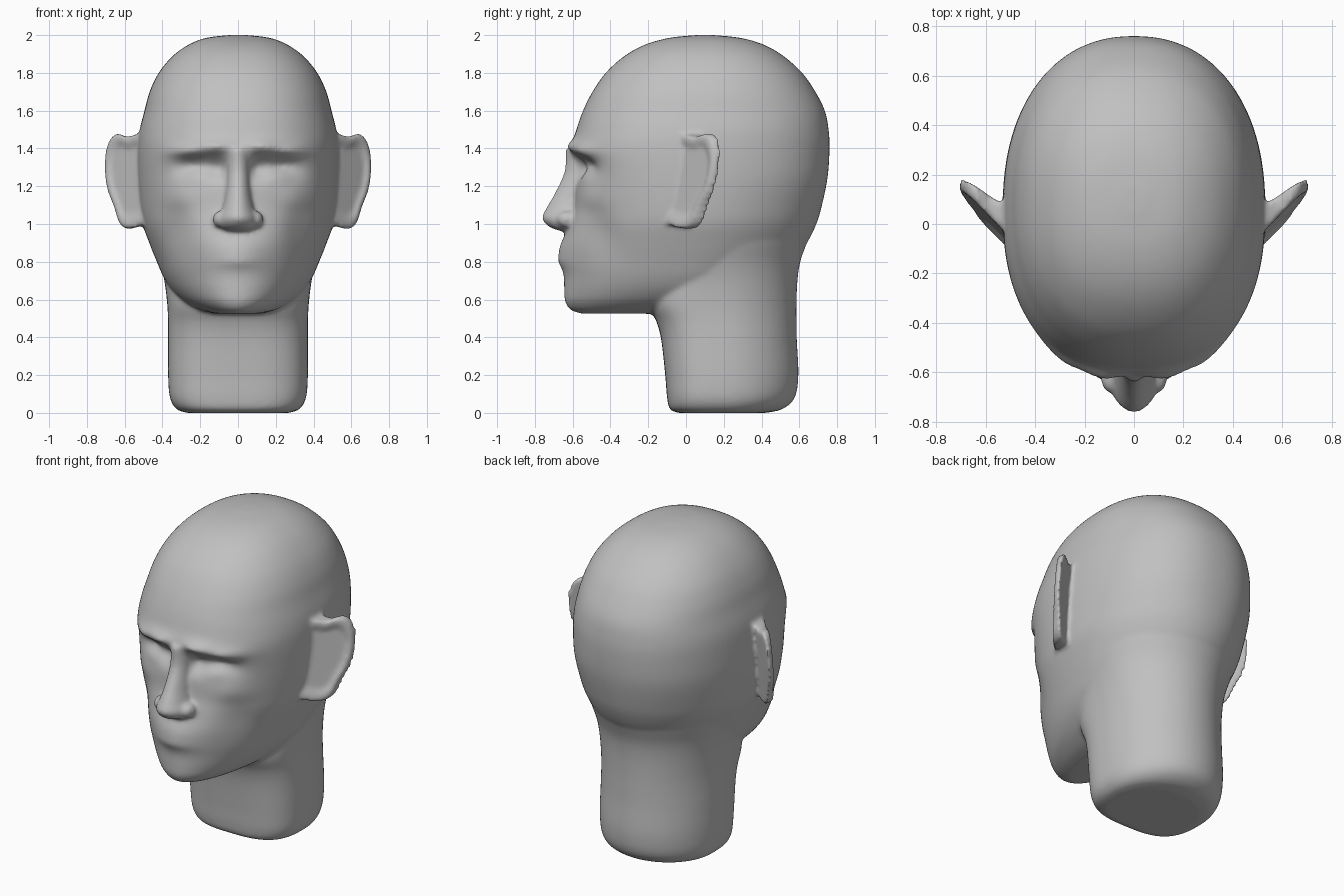
import bpy, bmesh, math

bm = bmesh.new()


def catmull(rows, sub):
    """Smoothly interpolate rows of numbers."""
    out = []
    n = len(rows)
    for i in range(n - 1):
        a, b, c, d = (rows[max(i - 1, 0)], rows[i], rows[i + 1], rows[min(i + 2, n - 1)])
        for k in range(sub):
            t = k / sub
            out.append([0.5 * (2 * q + (r - p) * t + (2 * p - 5 * q + 4 * r - s) * t * t
                               + (3 * q - p - 3 * r + s) * t ** 3)
                        for p, q, r, s in zip(a, b, c, d)])
    out.append(list(rows[-1]))
    return out


def loft(rows, nf, nb, sub=8, seg=96, relief=None):
    """Rows of (z, front y, widest y, back y, half width); nf/nb(z) = front/back squareness."""
    rings = []
    for z, yf, ym, yb, hw in catmull(rows, sub):
        ring = []
        for k in range(seg):
            a = 2 * math.pi * k / seg
            c, s = math.cos(a), math.sin(a)
            n, depth = (nf(z), ym - yf) if s < 0 else (nb(z), yb - ym)
            x = hw * math.copysign(abs(c) ** (2 / n), c)
            y = ym + depth * math.copysign(abs(s) ** (2 / n), s)
            if relief and s < 0:
                y -= relief(x, z) * min(1, abs(s) * 1.6)
            ring.append(bm.verts.new((x, y, z)))
        rings.append(ring)
    for r0, r1 in zip(rings, rings[1:]):
        for k in range(seg):
            j = (k + 1) % seg
            bm.faces.new((r0[k], r0[j], r1[j], r1[k]))
    bm.faces.new(rings[0][::-1])
    bm.faces.new(rings[-1])


def ramp(z, lo, hi):
    t = min(1, max(0, (z - lo) / (hi - lo)))
    return t * t * (3 - 2 * t)


# Face relief: (x, z, spread x, spread z, height), mirrored
BUMPS = [
    (0.13, 1.41, 0.09, 0.035, 0.035),     # inner brow
    (0.28, 1.385, 0.09, 0.035, 0.035),    # outer brow
    (0.22, 1.295, 0.11, 0.065, -0.085),   # eye socket
    (0.10, 1.30, 0.04, 0.06, -0.045),     # inner socket
    (0.22, 1.265, 0.075, 0.045, 0.04),    # eyeball
    (0.31, 1.13, 0.09, 0.06, 0.012),      # cheekbone
    (0.33, 0.95, 0.08, 0.13, -0.03),      # cheek hollow
    (0.0, 0.85, 0.14, 0.08, 0.012),       # mouth (doubled by mirroring)
    (0.0, 0.80, 0.12, 0.03, 0.005),       # lower lip
]


def relief(x, z):
    return sum(h * math.exp(-((x - s * bx) / sx) ** 2 - ((z - bz) / sz) ** 2)
               for bx, bz, sx, sz, h in BUMPS for s in (1, -1))


# Skull and jaw
loft([
    (0.525, -0.55, -0.22, -0.10, 0.12),
    (0.545, -0.61, -0.14, 0.00, 0.20),
    (0.59, -0.64, -0.06, 0.12, 0.285),
    (0.65, -0.645, 0.00, 0.30, 0.35),
    (0.72, -0.645, 0.02, 0.46, 0.395),
    (0.80, -0.65, 0.03, 0.56, 0.43),
    (0.90, -0.645, 0.04, 0.64, 0.47),
    (1.00, -0.62, 0.05, 0.69, 0.505),
    (1.10, -0.595, 0.05, 0.72, 0.52),
    (1.25, -0.59, 0.06, 0.75, 0.53),
    (1.40, -0.605, 0.06, 0.76, 0.53),
    (1.50, -0.58, 0.07, 0.755, 0.52),
    (1.60, -0.545, 0.08, 0.735, 0.495),
    (1.70, -0.495, 0.09, 0.685, 0.468),
    (1.80, -0.425, 0.10, 0.615, 0.42),
    (1.89, -0.325, 0.10, 0.515, 0.345),
    (1.95, -0.215, 0.10, 0.41, 0.26),
    (1.985, -0.09, 0.10, 0.29, 0.17),
    (2.00, 0.05, 0.10, 0.15, 0.05),
], lambda z: 2.0 + 0.35 * ramp(z, 0.8, 1.35), lambda z: 2.0 + 0.22 * ramp(z, 0.9, 1.3),
    relief=relief)

# Neck, flaring into the back of the skull
loft([
    (0.0, -0.04, 0.20, 0.42, 0.27),
    (0.02, -0.085, 0.20, 0.51, 0.325),
    (0.08, -0.10, 0.20, 0.575, 0.36),
    (0.20, -0.11, 0.20, 0.595, 0.37),
    (0.38, -0.13, 0.19, 0.587, 0.37),
    (0.48, -0.155, 0.18, 0.585, 0.37),
    (0.58, -0.20, 0.17, 0.585, 0.375),
    (0.70, -0.18, 0.16, 0.59, 0.39),
    (0.80, -0.15, 0.14, 0.605, 0.415),
    (0.90, -0.12, 0.12, 0.64, 0.45),
    (1.00, -0.08, 0.10, 0.68, 0.48),
    (1.10, -0.05, 0.10, 0.70, 0.49),
], lambda z: 3.0, lambda z: 2.0)

# Nose
loft([
    (0.962, -0.66, -0.59, -0.40, 0.075),
    (0.985, -0.725, -0.60, -0.40, 0.10),
    (1.03, -0.762, -0.61, -0.40, 0.105),
    (1.08, -0.742, -0.60, -0.40, 0.085),
    (1.16, -0.697, -0.58, -0.40, 0.068),
    (1.28, -0.643, -0.56, -0.40, 0.058),
    (1.40, -0.638, -0.54, -0.40, 0.065),
], lambda z: 1.9, lambda z: 3, sub=5, seg=40)

# Nostril wings
for s in (1, -1):
    res = bmesh.ops.create_uvsphere(bm, u_segments=20, v_segments=12, radius=1)
    bmesh.ops.scale(bm, vec=(0.042, 0.06, 0.045), verts=res["verts"])
    bmesh.ops.translate(bm, vec=(s * 0.092, -0.625, 1.025), verts=res["verts"])

# Ears: flared plates with a shallow hollow inside the rim
EAR = [(0.46, 1.02), (0.53, 0.985), (0.59, 0.975), (0.63, 1.01), (0.655, 1.09), (0.69, 1.18),
       (0.706, 1.29), (0.70, 1.38), (0.678, 1.445), (0.64, 1.478), (0.59, 1.462),
       (0.55, 1.47), (0.46, 1.50)]


def ear_y(x, z):
    return -0.05 + (x - 0.53) * 1.02 + (z - 1.25) * 0.12


outline = catmull(EAR, 3)
cx, cz = 0.585, 1.24
for s in (1, -1):
    def ring(scale, offset):
        vs = []
        for x, z in outline:
            px, pz = cx + (x - cx) * scale, cz + (z - cz) * scale
            vs.append(bm.verts.new((s * px, ear_y(px, pz) + offset(px), pz)))
        return vs
    back = ring(1.0, lambda x: 0.045 + max(0, 0.70 - x) * 0.36)
    rim = ring(1.0, lambda x: 0.0)
    lip = ring(0.86, lambda x: 0.0)
    hollow = ring(0.70, lambda x: 0.022)
    n = len(outline)
    for r0, r1 in ((back, rim), (rim, lip), (lip, hollow)):
        for k in range(n):
            j = (k + 1) % n
            bm.faces.new((r0[k], r0[j], r1[j], r1[k]))
    bm.faces.new(back)
    bm.faces.new(hollow)

bmesh.ops.recalc_face_normals(bm, faces=bm.faces[:])
mesh = bpy.data.meshes.new("head")
bm.to_mesh(mesh)
bm.free()
head = bpy.data.objects.new("head", mesh)
bpy.context.collection.objects.link(head)

# Fuse the parts into one skin and soften the joins
rm = head.modifiers.new("fuse", "REMESH")
rm.mode = "VOXEL"
rm.voxel_size = 0.012
rm.use_smooth_shade = True
sm = head.modifiers.new("soften", "SMOOTH")
sm.factor = 0.5
sm.iterations = 8
bpy.context.view_layer.update()
fused = bpy.data.meshes.new_from_object(
    head.evaluated_get(bpy.context.evaluated_depsgraph_get()))
head.modifiers.clear()
head.data = fused

# Grey clay
clay = bpy.data.materials.new("grey_clay")
clay.diffuse_color = (0.53, 0.53, 0.53, 1)
fused.materials.clear()
fused.materials.append(clay)
for p in fused.polygons:
    p.use_smooth = True
    p.material_index = 0
